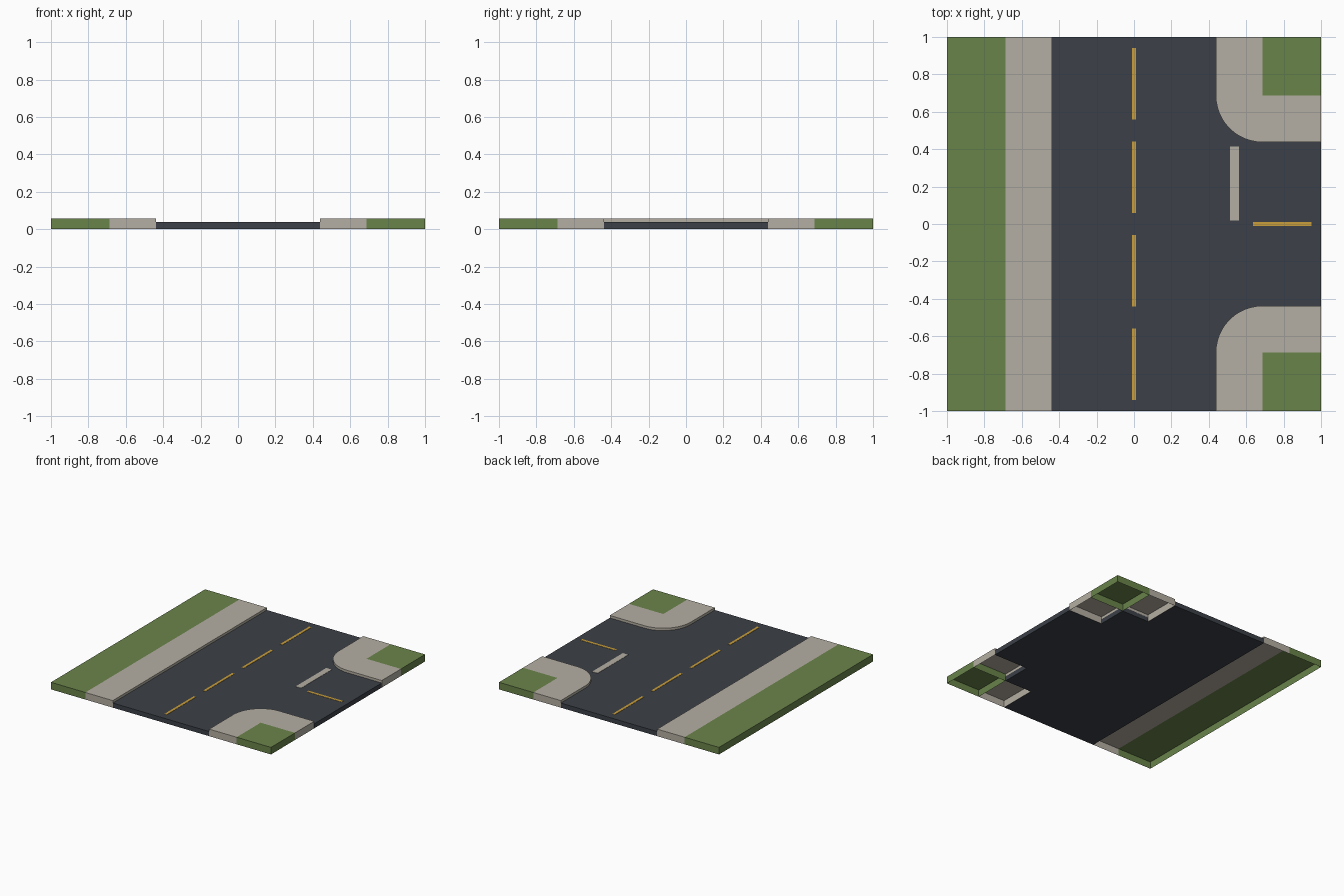
import bpy, bmesh, math

if "Cube" in bpy.data.objects:
    bpy.data.objects.remove(bpy.data.objects["Cube"], do_unlink=True)

KERB, LAWN = 0.4375, 0.6875      # road edge and grass edge
ROAD_Z, TOP_Z = 0.038, 0.058     # road and pavement heights
GAP = 0.0008                     # keeps touching walls apart


def material(name, hex_colour):
    srgb = [int(hex_colour[i:i + 2], 16) / 255 for i in (0, 2, 4)]
    colour = [c / 12.92 if c < 0.04 else ((c + 0.055) / 1.055) ** 2.4 for c in srgb] + [1]
    mat = bpy.data.materials.new(name)
    mat.use_nodes = True
    mat.diffuse_color = colour
    bsdf = mat.node_tree.nodes["Principled BSDF"]
    bsdf.inputs["Base Color"].default_value = colour
    bsdf.inputs["Roughness"].default_value = 0.9
    return mat


grass = material("grass green", "6a844a")
paving = material("paving grey", "b5afa3")
asphalt = material("asphalt", "3c4148")
yellow = material("line yellow", "c99f3c")
white = material("line white", "b5afa3")


def finish(name, bm, mat):
    mesh = bpy.data.meshes.new(name)
    bm.to_mesh(mesh)
    bm.free()
    mesh.materials.append(mat)
    obj = bpy.data.objects.new(name, mesh)
    bpy.context.collection.objects.link(obj)
    return obj


def box(name, x, y, z, mat, omit=()):
    """Box between (low, high) pairs; faces with normals in omit are left open."""
    bm = bmesh.new()
    bmesh.ops.create_cube(bm, size=1)
    bm.normal_update()
    gone = [f for f in bm.faces if tuple(round(c) for c in f.normal) in omit]
    bmesh.ops.delete(bm, geom=gone, context='FACES')
    spans = [sorted(pair) for pair in (x, y, z)]
    for v in bm.verts:
        v.co = [hi if c > 0 else lo for c, (lo, hi) in zip(v.co, spans)]
    return finish(name, bm, mat)


def prism(name, outline, low, high, mat):
    """Closed solid from a flat outline."""
    bm = bmesh.new()
    face = bm.faces.new([bm.verts.new((px, py, low)) for px, py in outline])
    up = bmesh.ops.extrude_face_region(bm, geom=[face])["geom"]
    for v in up:
        if isinstance(v, bmesh.types.BMVert):
            v.co.z = high
    bmesh.ops.recalc_face_normals(bm, faces=bm.faces)
    return finish(name, bm, mat)


DOWN, LEFT, RIGHT = (0, 0, -1), (1, 0, 0), (-1, 0, 0)
FULL = (0, TOP_Z)

# Road slab: T shape, running on under the rounded corners
half = [(KERB, 1), (KERB, LAWN), (LAWN, LAWN), (LAWN, KERB), (1, KERB)]
outline = [(-KERB, 1)] + half + [(x, -y) for x, y in reversed(half)] + [(-KERB, -1)]
prism("road", outline, 0, ROAD_Z, asphalt)

# Straight side: grass and pavement shells, open below
box("grass_strip", (-1, -LAWN), (-1, 1), FULL, grass, (DOWN, LEFT))
box("pavement_strip", (-LAWN, -KERB - GAP), (-1, 1), FULL, paving, (DOWN, RIGHT))

# Two street corners, mirrored front to back
for side, label in ((-1, "front"), (1, "back")):
    inward = (0, -side, 0)
    outward = (0, side, 0)
    box(label + "_corner_grass", (LAWN, 1), (side * LAWN, side), FULL, grass, (DOWN,))
    box(label + "_main_pavement", (KERB + GAP, LAWN), (side * LAWN, side),
        FULL, paving, (DOWN, LEFT, inward))
    box(label + "_side_pavement", (LAWN, 1), (side * (KERB + GAP), side * LAWN),
        FULL, paving, (DOWN, RIGHT, outward))
    radius = LAWN - KERB
    steps = 12
    arc = [(LAWN - radius * math.cos(a), side * (LAWN - radius * math.sin(a)))
           for a in (math.pi / 2 * i / steps for i in range(steps + 1))]
    prism(label + "_rounded_pavement", [(LAWN, side * LAWN)] + arc,
          ROAD_Z - 0.005, TOP_Z, paving)

# Painted road markings
PAINT = (ROAD_Z - 0.001, ROAD_Z + 0.002)
for i in range(4):
    mid = -0.75 + 0.5 * i
    box(f"centre_dash_{i + 1}", (-0.011, 0.011), (mid - 0.19, mid + 0.19), PAINT, yellow)
box("side_road_dash", (0.635, 0.95), (-0.011, 0.011), PAINT, yellow)
box("stop_line", (0.512, 0.562), (0.018, 0.415), PAINT, white)
